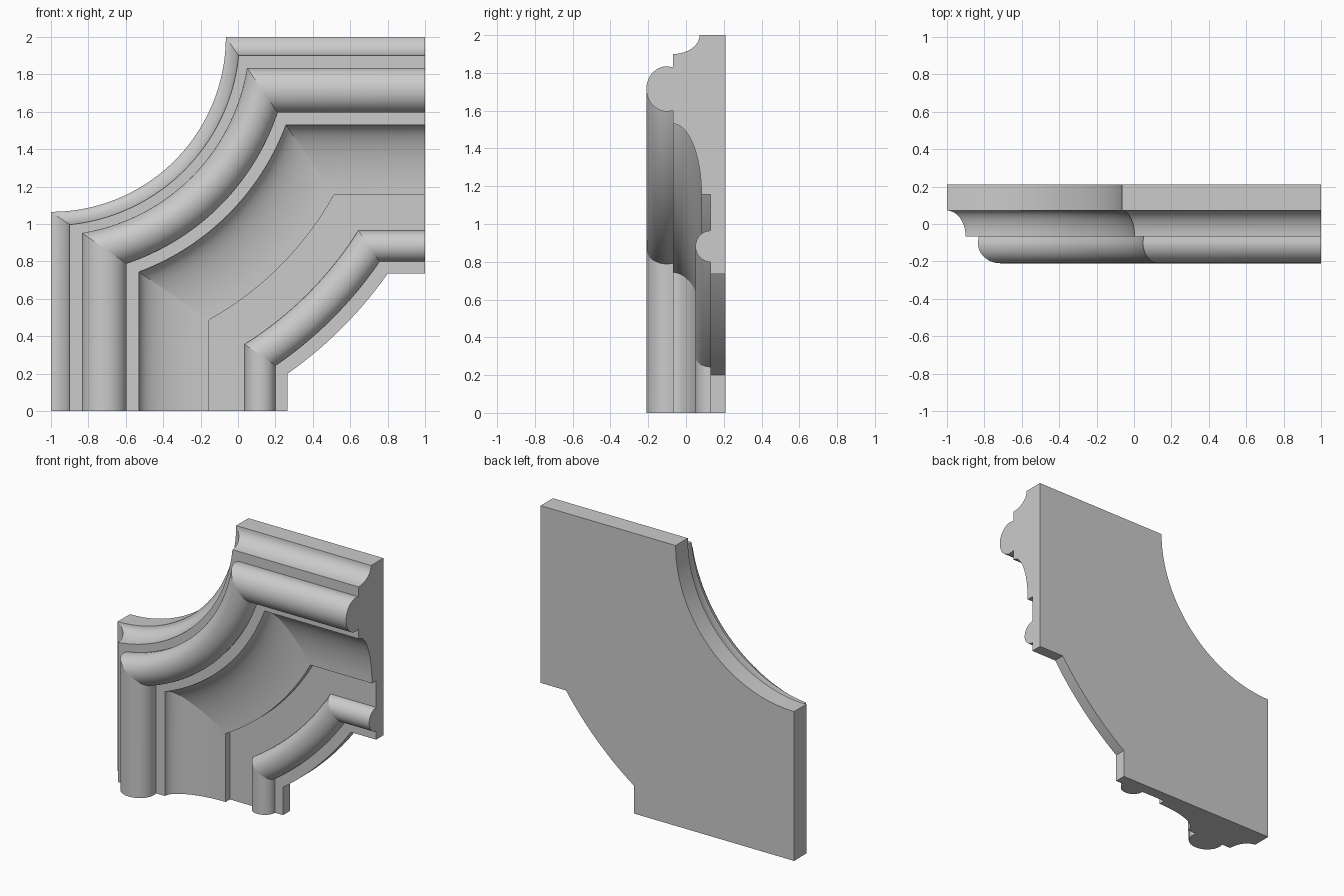
import bpy, bmesh
from math import sin, cos, pi, atan2, hypot, radians

if "Cube" in bpy.data.objects:
    bpy.data.objects.remove(bpy.data.objects["Cube"])


def curve(cd, cy, rd, ry, a0, a1, n):
    # elliptical run of profile points (distance from outer edge, depth y)
    return [(cd + rd * cos(a0 + (a1 - a0) * i / n),
             cy + ry * sin(a0 + (a1 - a0) * i / n)) for i in range(n + 1)]


# moulding profile, from outer edge to inner edge
profile = [(0, 0.21)]
profile += curve(0, -0.068, 0.10, 0.14, pi / 2, 0, 10)                # outer cove
profile += [(0.17, -0.068)]
profile += curve(0.285, -0.10, 0.12, 0.11, pi, 2 * pi, 24)            # large round
profile += [(0.40, -0.068)]
profile += curve(0.845, -0.068, 0.375, 0.150, pi, pi / 2, 16)         # wide cove
profile += [(0.845, 0.13)]
profile += curve(1.118, 0.13, 0.083, 0.08, pi, 2 * pi, 18)            # small bead
profile += [(1.265, 0.13), (1.265, 0.21)]

ARC = 40
OUTER = 0.935      # radius of the scooped corner
SLOPE = 0.684      # slope of the mitre lines


def section(k):
    """Profile ring k along the path; u, v run from the missing corner."""
    ring = []
    for d, y in profile:
        m = OUTER + SLOPE * d
        if k == 0:
            u, v = d, 2
        elif k == ARC + 2:
            u, v = 2, d
        else:
            a0 = atan2(d, m)
            a = a0 + (pi / 2 - 2 * a0) * (k - 1) / ARC
            r = hypot(d, m)
            u, v = r * sin(a), r * cos(a)
        ring.append((u - 1, y, 2 - v))
    return ring


# sweep: left leg, curved corner, top leg
bm = bmesh.new()
rings = [[bm.verts.new(p) for p in section(k)] for k in range(ARC + 3)]
n = len(profile)
for r0, r1 in zip(rings, rings[1:]):
    for i in range(n):
        j = (i + 1) % n
        bm.faces.new((r0[i], r0[j], r1[j], r1[i]))
bm.faces.new(rings[0])
bm.faces.new(rings[-1][::-1])
bmesh.ops.recalc_face_normals(bm, faces=bm.faces)

# crisp mitre joints
for ring in (rings[1], rings[-2]):
    for i in range(n):
        e = bm.edges.get((ring[i], ring[(i + 1) % n]))
        if e:
            e.smooth = False

mesh = bpy.data.meshes.new("corner_moulding")
bm.to_mesh(mesh)
bm.free()
obj = bpy.data.objects.new("corner_moulding", mesh)
bpy.context.collection.objects.link(obj)
bpy.context.view_layer.objects.active = obj
obj.select_set(True)
bpy.ops.object.shade_smooth_by_angle(angle=radians(30))
